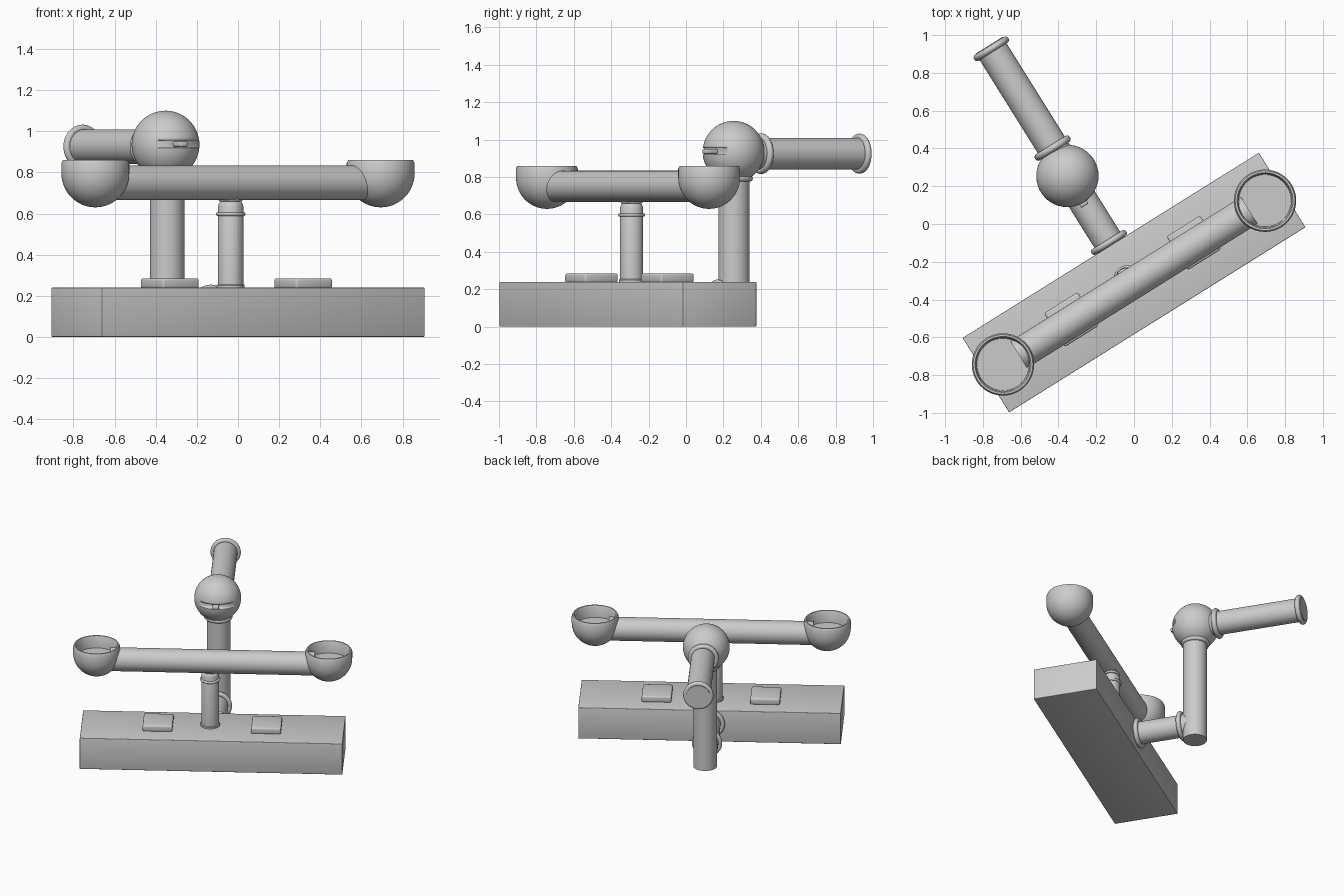
import bpy, math
from mathutils import Matrix, Vector

if "Cube" in bpy.data.objects:
    bpy.data.objects.remove(bpy.data.objects["Cube"])

# Built in a local frame (x along the long block, y towards the back), turned 32 degrees at the end
FRAME = Matrix.Translation((0, -0.31, 0)) @ Matrix.Rotation(math.radians(32), 4, 'Z')


def finish(name, smooth=True):
    ob = bpy.context.object
    ob.name = name
    if smooth:
        bpy.ops.object.shade_smooth_by_angle(angle=math.radians(35))
    return ob


def box(name, size, loc, bevel=0.0):
    bpy.ops.mesh.primitive_cube_add(size=1, location=loc)
    ob = bpy.context.object
    ob.scale = size
    bpy.ops.object.transform_apply(location=False, rotation=False, scale=True)
    if bevel:
        m = ob.modifiers.new("Bevel", 'BEVEL')
        m.width, m.segments = bevel, 3
        bpy.ops.object.modifier_apply(modifier=m.name)
    return finish(name)


def tube(name, a, b, r):
    a, b = Vector(a), Vector(b)
    d = b - a
    bpy.ops.mesh.primitive_cylinder_add(vertices=64, radius=r, depth=d.length,
                                        location=(a + b) / 2,
                                        rotation=d.to_track_quat('Z', 'Y').to_euler())
    return finish(name)


def ring(name, loc, r, thick, along_y=False):
    bpy.ops.mesh.primitive_torus_add(major_segments=64, minor_segments=16,
                                     major_radius=r, minor_radius=thick, location=loc,
                                     rotation=(math.pi / 2 if along_y else 0, 0, 0))
    return finish(name)


def lathe(name, profile, loc, steps=64):
    n = len(profile)
    verts, faces = [], []
    for i in range(steps):
        t = 2 * math.pi * i / steps
        verts += [(r * math.cos(t), r * math.sin(t), z) for r, z in profile]
        j = (i + 1) % steps
        faces += [(i * n + k, j * n + k, j * n + k + 1, i * n + k + 1) for k in range(n - 1)]
    me = bpy.data.meshes.new(name)
    me.from_pydata(verts, [], faces)
    ob = bpy.data.objects.new(name, me)
    bpy.context.collection.objects.link(ob)
    ob.location = loc
    bpy.context.view_layer.objects.active = ob
    bpy.ops.object.select_all(action='DESELECT')
    ob.select_set(True)
    bpy.ops.object.mode_set(mode='EDIT')
    bpy.ops.mesh.select_all(action='SELECT')
    bpy.ops.mesh.remove_doubles(threshold=0.0001)
    bpy.ops.mesh.normals_make_consistent(inside=False)
    bpy.ops.object.mode_set(mode='OBJECT')
    return finish(name)


# Base block with two raised pads
box("base_block", (1.85, 0.465, 0.24), (0, 0, 0.12), 0.004)
for side, x in (("left", -0.385), ("right", 0.38)):
    box("pad_" + side, (0.21, 0.21, 0.05), (x, 0.01, 0.26), 0.012)

# Centre post with collars and a rounded head
lathe("centre_post", [(0, 0.23), (0.068, 0.23), (0.068, 0.25), (0.062, 0.255), (0.062, 0.635),
                      (0.056, 0.652), (0.045, 0.66), (0.045, 0.69), (0, 0.69)], (-0.02, 0.035, 0))
ring("centre_post_collar", (-0.02, 0.035, 0.597), 0.063, 0.009)
ring("centre_post_cap_ring", (-0.02, 0.035, 0.667), 0.05, 0.009)

# Horizontal beam carrying a bowl at each end
tube("beam", (-0.72, 0, 0.75), (0.72, 0, 0.75), 0.084)
outer = [(0.165 * math.sin(math.radians(a)), -0.165 * math.cos(math.radians(a)))
         for a in range(0, 91, 6)]
bowl = outer + [(0.165, 0.05), (0.158, 0.065), (0.148, 0.065), (0.142, 0.055),
                (0.138, -0.025), (0, -0.025)]
for side, s in (("left", -1), ("right", 1)):
    lathe("bowl_" + side, bowl, (s * 0.818, 0, 0.795))

# Rear lower arm with a flange at each end
tube("lower_arm", (0, 0.22, 0.145), (0, 0.665, 0.145), 0.08)
ring("lower_arm_flange_block", (0, 0.25, 0.145), 0.092, 0.017, True)
ring("lower_arm_flange_post", (0, 0.565, 0.145), 0.09, 0.017, True)

# Rear upright
tube("rear_post", (0.008, 0.663, 0.01), (0.008, 0.663, 0.9), 0.084)
ring("rear_post_collar", (0.005, 0.665, 0.792), 0.085, 0.016)

# Ball joint with a slot and a small tab in front
bpy.ops.mesh.primitive_uv_sphere_add(segments=64, ring_count=32, radius=0.165,
                                     location=(0, 0.665, 0.935))
ball = finish("ball_joint")
cutter = box("slot_cutter", (0.27, 0.2, 0.036), (0, 0.665 - 0.212, 0.938))
cutter.hide_render = True
m = ball.modifiers.new("Slot", 'BOOLEAN')
m.operation, m.object, m.solver = 'DIFFERENCE', cutter, 'EXACT'
bpy.context.view_layer.objects.active = ball
bpy.ops.object.modifier_apply(modifier=m.name)
bpy.data.objects.remove(cutter)
box("slot_tab", (0.045, 0.085, 0.026), (-0.005, 0.525, 0.937), 0.008)

# Upper arm reaching backwards
tube("upper_arm", (0.015, 0.7, 0.925), (0.015, 1.472, 0.925), 0.084)
ring("upper_arm_collar", (0.012, 0.832, 0.925), 0.09, 0.019, True)
ring("upper_arm_end_ring", (0.015, 1.45, 0.925), 0.089, 0.018, True)

# Turn everything into its final position
bpy.context.view_layer.update()
for ob in list(bpy.context.scene.objects):
    ob.matrix_world = FRAME @ ob.matrix_world
